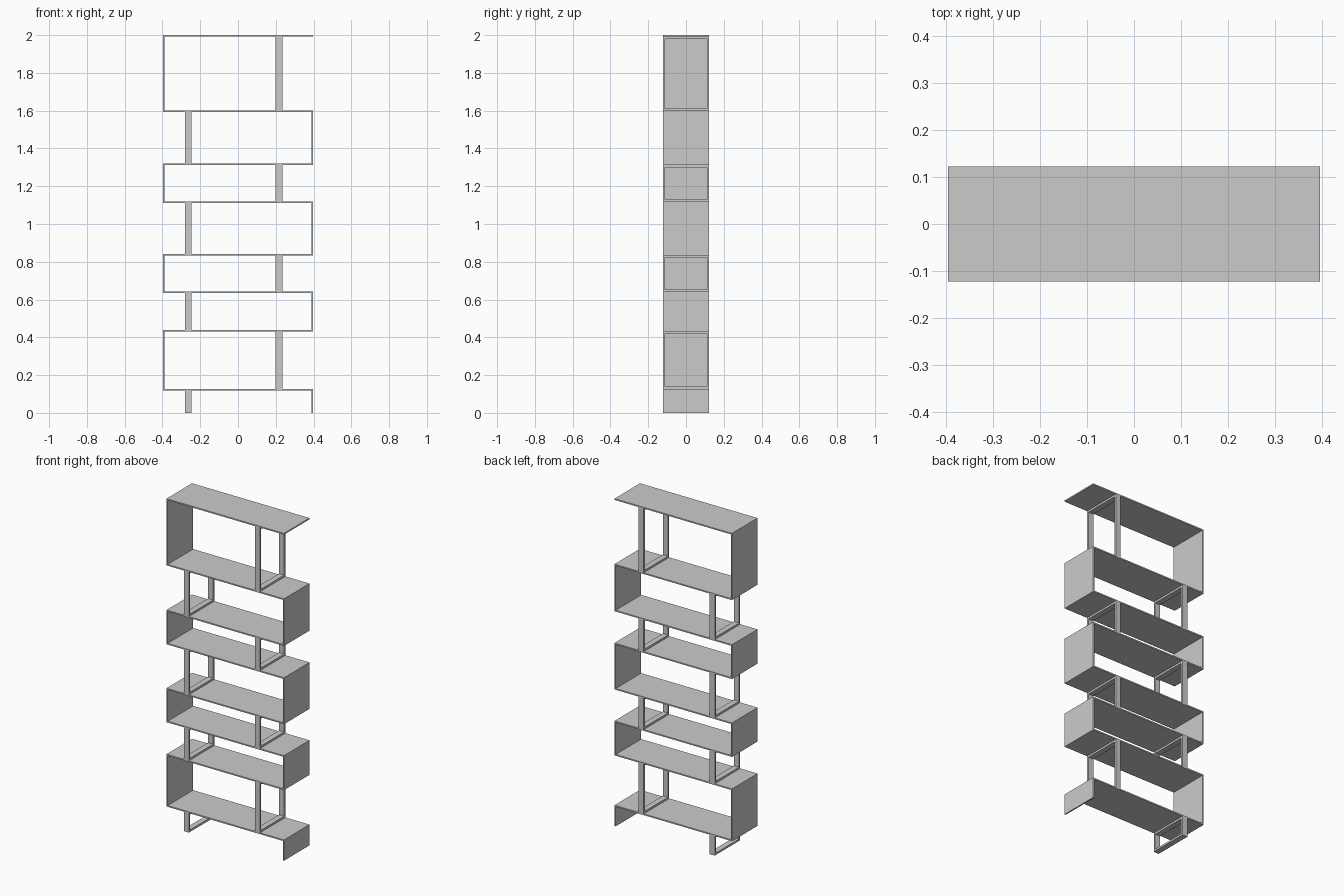
import bpy, bmesh

if "Cube" in bpy.data.objects:
    bpy.data.objects.remove(bpy.data.objects["Cube"])

T = 0.008            # sheet thickness
HX, HY = 0.397, 0.123
BAR_W, BAR_T = 0.035, 0.012
LEVELS = [0.123, 0.435, 0.638, 0.838, 1.114, 1.316, 1.596, 2.0 - T / 2]


def make_object(name, bm):
    bmesh.ops.recalc_face_normals(bm, faces=bm.faces)
    mesh = bpy.data.meshes.new(name)
    bm.to_mesh(mesh)
    bm.free()
    ob = bpy.data.objects.new(name, mesh)
    bpy.context.collection.objects.link(ob)
    return ob


# Continuous zigzag sheet: shelves joined by alternating side panels
def zigzag_shelves():
    x = HX - T / 2
    path = [(x, 0.0)]
    side = 1
    for i, z in enumerate(LEVELS):
        path.append((side * x, z))
        side = -side
        end = HX if i == len(LEVELS) - 1 else x
        path.append((side * end, z))
    bm = bmesh.new()
    rows = [[bm.verts.new((px, y, pz)) for y in (-HY, HY)] for px, pz in path]
    for a, b in zip(rows, rows[1:]):
        bm.faces.new((a[0], b[0], b[1], a[1]))
    ob = make_object("zigzag_shelves", bm)
    mod = ob.modifiers.new("thickness", 'SOLIDIFY')
    mod.thickness = T
    mod.offset = 0
    mod.use_even_offset = True


# Closed rectangular support frame standing between two shelves
def support_frame(name, x, z0, z1):
    bm = bmesh.new()
    outer = [(-HY, z0), (HY, z0), (HY, z1), (-HY, z1)]
    y, a, b = HY - BAR_T, z0 + BAR_T, z1 - BAR_T
    inner = [(-y, a), (y, a), (y, b), (-y, b)]
    loops = [[bm.verts.new((x + dx, py, pz)) for py, pz in ring]
             for dx, ring in ((-BAR_W / 2, outer), (BAR_W / 2, outer),
                              (BAR_W / 2, inner), (-BAR_W / 2, inner))]
    for k in range(4):
        p, q = loops[k], loops[(k + 1) % 4]
        for i in range(4):
            j = (i + 1) % 4
            bm.faces.new((p[i], p[j], q[j], q[i]))
    make_object(name, bm)


zigzag_shelves()

# Frames sit opposite each side panel
bottom = 0.0
for i, z in enumerate(LEVELS):
    x = -0.263 if i % 2 == 0 else 0.217
    name = "base_frame" if i == 0 else f"support_frame_{i}"
    support_frame(name, x, bottom, z - T / 2)
    bottom = z + T / 2
